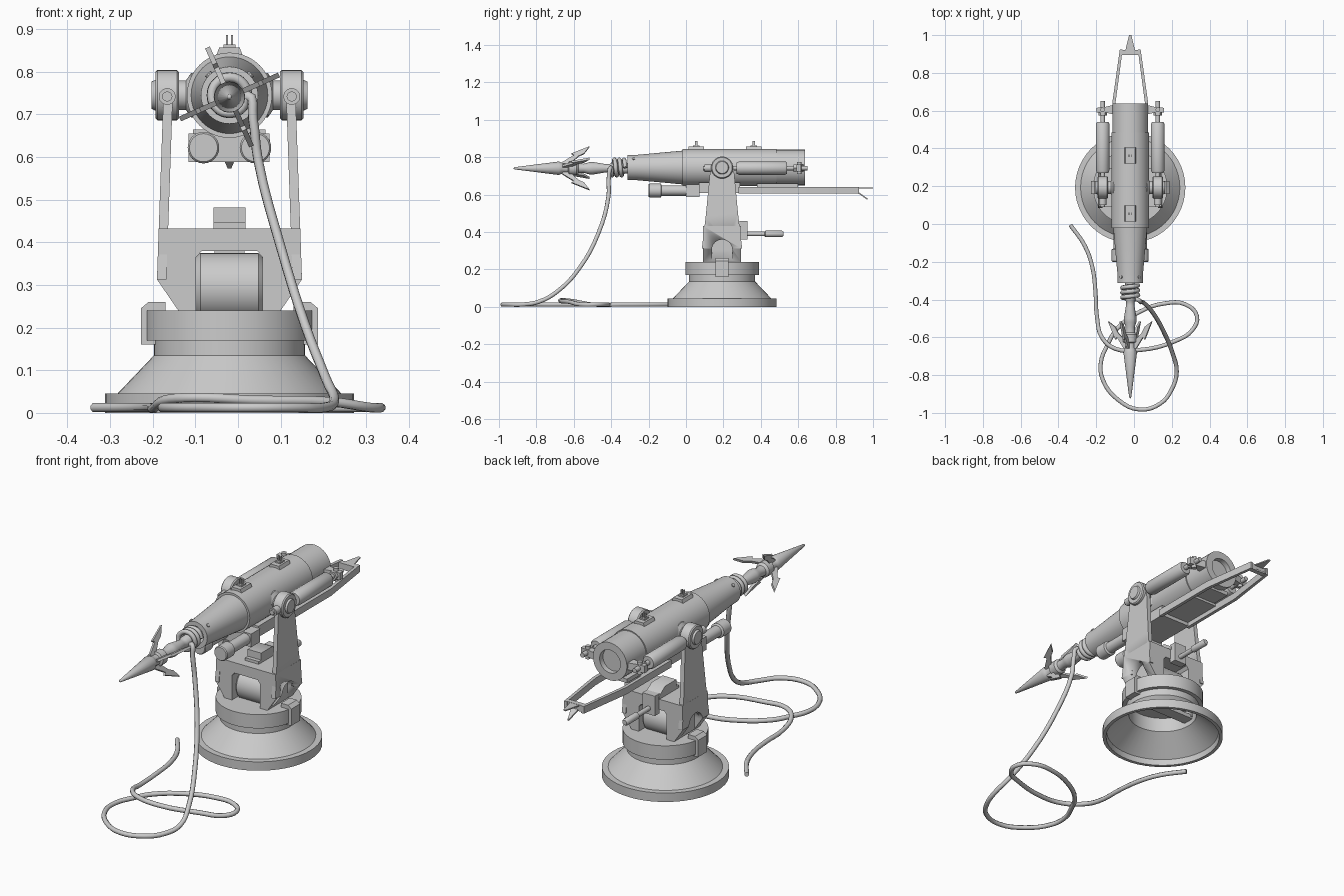
import bpy, bmesh, math
from mathutils import Vector

if "Cube" in bpy.data.objects:
    bpy.data.objects.remove(bpy.data.objects["Cube"])

CX, CY, CZ = -0.02, 0.193, 0.745   # gun axis x, pivot y, gun axis z
X, Y, Z = Vector((1, 0, 0)), Vector((0, 1, 0)), Vector((0, 0, 1))


def finish(name, bm, angle=35):
    bmesh.ops.remove_doubles(bm, verts=bm.verts, dist=1e-5)
    bmesh.ops.recalc_face_normals(bm, faces=bm.faces)
    me = bpy.data.meshes.new(name)
    bm.to_mesh(me)
    bm.free()
    ob = bpy.data.objects.new(name, me)
    bpy.context.collection.objects.link(ob)
    bpy.ops.object.select_all(action='DESELECT')
    ob.select_set(True)
    bpy.context.view_layer.objects.active = ob
    bpy.ops.object.shade_smooth_by_angle(angle=math.radians(angle))
    return ob


def lathe(name, prof, origin, axis=Y, n=32):
    """Revolve (radius, height) points around an axis."""
    bm = bmesh.new()
    q = Z.rotation_difference(axis)
    o = Vector(origin)
    rings = []
    for r, h in prof:
        k = n if r > 1e-6 else 1
        rings.append([bm.verts.new(o + q @ Vector((r * math.cos(2 * math.pi * i / n),
                      r * math.sin(2 * math.pi * i / n), h))) for i in range(k)])
    for a, b in zip(rings, rings[1:]):
        for i in range(n):
            j = (i + 1) % n
            vs = [a[i % len(a)], a[j % len(a)], b[j % len(b)], b[i % len(b)]]
            vs = list(dict.fromkeys(vs))
            if len(vs) > 2:
                bm.faces.new(vs)
    return finish(name, bm)


def cyl(name, r, a, b, origin, axis=Y, n=20):
    return lathe(name, [(0, a), (r, a), (r, b), (0, b)], origin, axis, n)


def prism(name, pts, a, b, place):
    """Extrude a 2D outline from a to b; place maps (u, v, depth) to 3D."""
    bm = bmesh.new()
    A = [bm.verts.new(place(u, v, a)) for u, v in pts]
    B = [bm.verts.new(place(u, v, b)) for u, v in pts]
    n = len(pts)
    bm.faces.new(A)
    bm.faces.new(B[::-1])
    for i in range(n):
        bm.faces.new((A[i], B[i], B[(i + 1) % n], A[(i + 1) % n]))
    return finish(name, bm)


def box(name, x0, x1, y0, y1, z0, z1):
    """Box with x measured from the gun axis."""
    return prism(name, [(x0, y0), (x1, y0), (x1, y1), (x0, y1)], z0, z1,
                 lambda u, v, d: (CX + u, v, d))


def tube(name, pts, r):
    cu = bpy.data.curves.new(name, 'CURVE')
    cu.dimensions = '3D'
    cu.bevel_depth, cu.bevel_resolution, cu.resolution_u = r, 2, 4
    cu.use_fill_caps = True
    sp = cu.splines.new('BEZIER')
    sp.bezier_points.add(len(pts) - 1)
    for p, co in zip(sp.bezier_points, pts):
        p.co = co
        p.handle_left_type = p.handle_right_type = 'AUTO'
    ob = bpy.data.objects.new(name, cu)
    bpy.context.collection.objects.link(ob)


# Hollow pedestal with turntable
lathe("pedestal", [(0, .24), (.197, .24), (.197, .17), (.177, .17), (.177, .135), (.263, .045),
                   (.292, .045), (.292, 0), (.275, 0), (.272, .03), (.165, .125), (.165, .2), (0, .2)],
      (CX, CY, 0), Z, 48)
box("pedestal_inner_bar", -.17, .17, CY - .03, CY + .03, .15, .17)

# Yoke body with central window, and arch cutter for the sides
yoke = prism("yoke_body", [(-.078, .24), (-.12, .24), (-.17, .313), (-.166, .433), (.166, .433), (.17, .313),
                           (.12, .24), (.078, .24), (.078, .365), (.065, .38), (-.065, .38), (-.078, .365)],
             .092, .295, lambda u, v, d: (CX + u, d, v))
lathe("traverse_drum", [(0, -.078), (.07, -.078), (.08, -.068), (.08, .068), (.07, .078), (0, .078)],
      (CX, CY, .295), X, 32)
arch = [(CY + .055 * math.cos(math.pi * i / 12), .305 + .055 * math.sin(math.pi * i / 12))
        for i in range(13)] + [(CY - .055, .2), (CY + .055, .2)]

for s, side in ((-1, "left"), (1, "right")):
    px = lambda d, s=s: CX + s * d
    # Yoke arm, leaning slightly inwards
    arm = prism(side + "_yoke_arm", [(.085, .313), (.30, .313), (.278, .50), (.255, CZ), (.131, CZ), (.105, .48)],
                .148, .17, lambda u, v, d: (px(d - (v - .313) * .035), u, v))
    cutter = prism(side + "_arch_cutter", arch, .125, .25, lambda u, v, d: (px(d), u, v))
    cutter.hide_render = cutter.hide_viewport = True
    for ob in (yoke, arm):
        m = ob.modifiers.new("arch", 'BOOLEAN')
        m.operation, m.object, m.solver = 'DIFFERENCE', cutter, 'EXACT'
    # Turntable clamp
    prism(side + "_turntable_clamp", [(.15, .16), (.208, .16), (.208, .245), (.19, .26), (.15, .26)],
          CY - .035, CY + .035, lambda u, v, d: (px(u), d, v))
    # Trunnion and hub
    lathe(side + "_trunnion", [(0, .06), (.055, .06), (.052, .09), (.035, .102), (.035, .118), (.054, .118),
                               (.059, .123), (.059, .169), (.054, .174), (.036, .174), (.032, .183), (0, .183)],
          (CX, CY, CZ), X * s, 32)
    # Recoil cylinder, rod and lugs
    c = (px(.146), 0, CZ - .003)
    lathe(side + "_recoil_cylinder", [(0, .27), (.03, .27), (.036, .285), (.036, .53), (.03, .54), (0, .54)], c, Y, 24)
    cyl(side + "_recoil_rod", .012, .09, .65, c, n=12)
    cyl(side + "_recoil_rod_nut", .023, .575, .592, c, n=6)
    prism(side + "_recoil_lug", [(.07, .575), (.13, .59), (.178, .59), (.178, .615), (.13, .62), (.07, .635)],
          c[2] - .018, c[2] + .018, lambda u, v, d: (px(u), v, d))
    cyl(side + "_recoil_lug_bolt", .012, -.032, .032, (px(.146), .605, c[2]), Z, 12)
    cyl(side + "_front_rod_nut", .02, .1, .135, c, n=12)
    # Lower buffer cylinder
    lathe(side + "_buffer", [(0, -.2), (.033, -.2), (.037, -.195), (.037, -.135), (.028, -.13), (.028, .02), (0, .02)],
          (px(.061), 0, .622), Y, 24)
    # Rear rail bar
    prism(side + "_rear_rail", [(.095, .28), (.095, .64), (.055, .925), (.04, .925), (.078, .64), (.078, .28)],
          .605, .641, lambda u, v, d: (px(u), v, d))
    # Muzzle bolt
    cyl(side + "_muzzle_bolt", .009, .05, .072, (CX, -.28, CZ), Vector((s * .7, 0, .7)), 10)

# Barrel with open muzzle and recessed breech
lathe("barrel", [(0, -.15), (.045, -.15), (.045, -.313), (.067, -.313), (.068, -.26), (.09, -.02), (.1, -.02),
                 (.1, .484), (.095, .484), (.095, .637), (.058, .637), (.058, .61), (0, .61)], (CX, 0, CZ), Y, 40)

# Sight blocks with twin pins
for i, y in enumerate((.055, .362)):
    prism("sight_base_%d" % i, [(-.034, .83), (.034, .83), (.024, .857), (-.024, .857)], y - .042, y + .042,
          lambda u, v, d: (CX + u, d, v))
    box("sight_step_%d" % i, -.014, .014, y - .017, y + .017, .855, .864)
    for k in (-1, 1):
        box("sight_pin_%d" % i, k * .006 - .002, k * .006 + .002, y - .007, y + .007, .86, .886)

# Underside bracket, tray and rear catch
box("front_bracket", -.096, .094, 0, .072, .588, .655)
box("cradle_slab", -.085, .085, .07, .29, .61, .665)
box("cradle_tray", -.09, .09, .28, .5, .628, .641)
box("cradle_rear_pad", -.07, .07, .38, .6, .64, .66)
box("rail_end_bar", -.055, .055, .895, .92, .608, .64)
prism("catch_upper_blade", [(-.028, .91), (.028, .91), (.006, 1), (-.006, 1)], .633, .639,
      lambda u, v, d: (CX + u, v, d))
prism("catch_lower_blade", [(-.02, .915), (.02, .915), (.004, .97), (-.004, .97)], 0, .008,
      lambda u, v, d: (CX + u, v, d + .61 - (v - .915) * .68))

# Elevation gearbox and crank handle
prism("gearbox", [(.14, .43), (.14, .447), (.16, .447), (.16, .482), (.25, .482), (.3, .447), (.3, .43)],
      -.038, .038, lambda u, v, d: (CX + d, u, v))
box("crank_block", -.035, .035, .29, .328, .36, .46)
lathe("crank_handle", [(0, .32), (.012, .32), (.012, .42), (.017, .425), (.017, .512), (.012, .52), (0, .52)],
      (CX, 0, .39), Y, 16)

# Harpoon shaft and head
lathe("harpoon", [(0, -.925), (.006, -.915), (.036, -.68), (.03, -.665), (.026, -.655), (.026, -.63), (.037, -.625),
                  (.037, -.585), (.026, -.575), (.024, -.545), (.032, -.52), (.034, -.5), (.022, -.43), (.022, -.41),
                  (.028, -.4), (.028, -.15), (0, -.15)], (CX, 0, CZ - .004), Y, 20)

# Four hinged barbs
for i in range(4):
    a = math.radians(24 + 90 * i)
    e, t = Vector((math.cos(a), 0, math.sin(a))), Vector((-math.sin(a), 0, math.cos(a)))
    o = Vector((CX, 0, CZ - .004))
    prism("barb_%d" % i, [(.02, -.66), (.035, -.66), (.075, -.60), (.085, -.612), (.127, -.515), (.085, -.545),
                          (.07, -.575), (.02, -.625)], -.006, .006,
          lambda u, v, d: o + e * u + Y * v + t * d)

# Rope: coil on the shaft, then hanging down and looped on the floor
coil = [(CX + .042 * math.cos(math.pi * i / 4), -.325 - .0032 * i, CZ + .042 * math.sin(math.pi * i / 4))
        for i in range(25)]
hang = [(.035, -.413, .69), (.047, -.414, .594), (.10, -.47, .39), (.157, -.57, .207), (.205, -.687, .083),
        (.226, -.785, .028)]
loop = [(.2, -.875), (.14, -.95), (.03, -.982), (-.085, -.93), (-.165, -.825), (-.175, -.73), (-.14, -.64),
        (-.09, -.555), (.03, -.465), (.165, -.42), (.27, -.425), (.333, -.487), (.31, -.56), (.217, -.62),
        (.03, -.667), (-.10, -.66), (-.17, -.60), (-.195, -.50), (-.205, -.345), (-.22, -.23), (-.26, -.116),
        (-.337, -.005)]
lift = {13: .026, 14: .03, 15: .036, 16: .03}
tube("rope", coil + hang + [(x, y, lift.get(i, .0125)) for i, (x, y) in enumerate(loop)], .0115)
